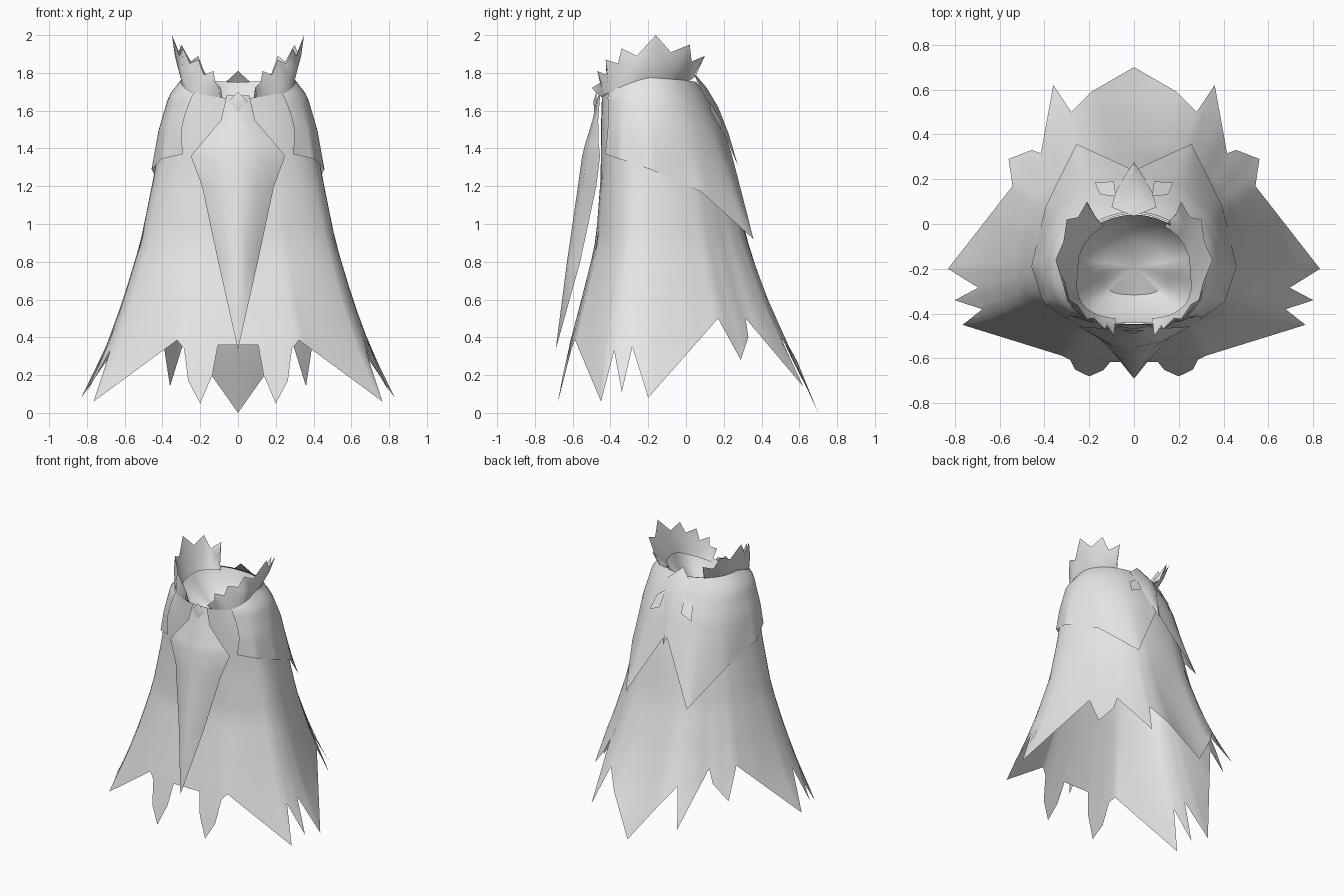
import bpy, math
from mathutils import Vector

if "Cube" in bpy.data.objects:
    bpy.data.objects.remove(bpy.data.objects["Cube"])

cloth = bpy.data.materials.new("pale_grey_cloth")
cloth.diffuse_color = (0.8, 0.8, 0.8, 1)
cloth.use_nodes = True
cloth.node_tree.nodes["Principled BSDF"].inputs["Base Color"].default_value = cloth.diffuse_color


def lerp(table, v):
    """Piecewise linear lookup; table rows are (key, value, ...) with rising keys."""
    if v <= table[0][0]:
        return table[0][1:]
    for a, b in zip(table, table[1:]):
        if v <= b[0]:
            f = (v - a[0]) / (b[0] - a[0])
            return tuple(p + (q - p) * f for p, q in zip(a[1:], b[1:]))
    return table[-1][1:]


def make(name, verts, faces, angle=40):
    me = bpy.data.meshes.new(name)
    me.from_pydata([tuple(v) for v in verts], [], faces)
    me.materials.append(cloth)
    ob = bpy.data.objects.new(name, me)
    bpy.context.collection.objects.link(ob)
    bpy.ops.object.select_all(action='DESELECT')
    bpy.context.view_layer.objects.active = ob
    ob.select_set(True)
    bpy.ops.object.mode_set(mode='EDIT')
    bpy.ops.mesh.select_all(action='SELECT')
    bpy.ops.mesh.remove_doubles(threshold=0.0005)
    bpy.ops.object.mode_set(mode='OBJECT')
    bpy.ops.object.shade_smooth_by_angle(angle=math.radians(angle))
    return ob


def grid(name, columns, angle=40):
    """Sheet from equally long columns of points."""
    n = len(columns[0])
    verts = [p for c in columns for p in c]
    faces = [(i * n + j, i * n + j + 1, (i + 1) * n + j + 1, (i + 1) * n + j)
             for i in range(len(columns) - 1) for j in range(n - 1)]
    return make(name, verts, faces, angle)


# Cloak silhouette: height, half width, front y, back y
PROFILE = [(0.0, 0.855, -0.695, 0.70), (0.08, 0.83, -0.68, 0.665), (0.35, 0.70, -0.62, 0.53),
           (0.6, 0.61, -0.555, 0.43), (0.9, 0.52, -0.48, 0.33), (1.25, 0.45, -0.455, 0.25),
           (1.5, 0.41, -0.455, 0.18), (1.68, 0.36, -0.45, 0.10), (1.78, 0.285, -0.42, 0.03)]
# Neckline height by angle (0 = front, 180 = back)
NECK = [(0, 1.66), (40, 1.70), (90, 1.775), (180, 1.75)]
CY = -0.19


def body(t, z, off=0.0):
    rx, yf, yb = lerp(PROFILE, z)
    a = math.radians(abs(t))
    s, c = math.sin(a), math.cos(a)
    if c >= 0:      # boxier front, rounder back
        x, y = (rx + off) * s ** 0.77, CY - (CY - yf + off) * c ** 0.77
    else:
        x, y = (rx + off) * s, CY - (yb - CY + off) * c
    return Vector((x if t >= 0 else -x, y, z))


def neck(t):
    return lerp(NECK, abs(t))[0]


def angles(keys, step):
    out = []
    for a, b in zip(keys, keys[1:]):
        n = max(1, round((b - a) / step))
        out += [a + (b - a) * i / n for i in range(n)]
    return out + [keys[-1]]


def hem_points(keys):
    """Rows (angle, height[, x, y]) to (angle, x, y, z)."""
    rows = []
    for k in keys:
        p = body(k[0], k[1])
        x, y = k[2:] if len(k) > 2 else (p.x, p.y)
        rows.append((k[0], x, y, k[1]))
    return rows


def drape(t, hem, rows, off0, off1, edge=None, power=2):
    """Column from the neckline to a hem that runs straight between its points."""
    goal = Vector(lerp(hem, abs(t)))
    if t < 0:
        goal.x = -goal.x
    top, pull = neck(t), goal - body(t, goal.z)
    col = []
    for i in range(rows + 1):
        f = i / rows
        u = t
        if edge:    # bowed front opening
            bow = 5 * math.sin(math.pi * f) * max(0, 1 - (abs(t) - edge) / 25)
            u = t + math.copysign(bow, t)
        col.append(body(u, top + (goal.z - top) * f, off0 + (off1 - off0) * f) + pull * f ** power)
    return col


# Skirt with ragged hem: angle, hem height, optional x, y
HEM = hem_points([(0, 0.36), (5, 0.36), (6, 0.2), (9, 0.05, 0.2, -0.68), (14, 0.17), (18, 0.34),
                  (22, 0.385), (64, 0.06, 0.765, -0.45), (70, 0.33), (78, 0.11, 0.80, -0.34),
                  (82, 0.35), (89, 0.08, 0.83, -0.2), (123, 0.5), (129, 0.28, 0.56, 0.29),
                  (138, 0.40), (140, 0.5), (153, 0.14, 0.36, 0.62), (158, 0.4, 0.28, 0.50),
                  (163, 0.27, 0.19, 0.59), (180, 0.0, 0, 0.70)])
half = angles([k[0] for k in HEM], 2.5)
grid("skirt", [drape(t, HEM, 18, -0.005, 0) for t in [-t for t in reversed(half[1:])] + half], 50)

# Shoulder mantle, open at the front, two points at the back
MANTLE = hem_points([(35, 1.37), (60, 1.345), (90, 1.29), (125, 1.17), (151, 0.92, 0.25, 0.345),
                     (180, 1.38, 0, 0.225)])
half = angles([k[0] for k in MANTLE], 4)
ring = half + [-t for t in reversed(half[:-1])]
grid("mantle", [drape(t, MANTLE, 12, 0.004, 0.014, 35) for t in ring], 50)

# Hanging front panel with a soft centre ridge: height, half width, ridge y, edge y
PANEL = [(1.68, 0.06, -0.465, -0.455), (1.55, 0.09, -0.495, -0.465), (1.42, 0.20, -0.535, -0.462),
         (1.36, 0.25, -0.55, -0.455), (1.2, 0.19, -0.572, -0.475), (0.8, 0.105, -0.63, -0.56),
         (0.335, 0.0, -0.69, -0.69)]
grid("front_panel", [[(s * w, yr + (ye - yr) * s * s, z) for z, w, yr, ye in PANEL]
                     for s in (-1, -0.5, 0, 0.5, 1)], 70)

# Jagged collar, one wing per side: base angle, rim point
RIM = [(10, 0.09, -0.50, 1.72), (16, 0.12, -0.45, 1.75), (25, 0.13, -0.47, 1.81),
       (31, 0.18, -0.42, 1.79), (38, 0.21, -0.425, 1.87), (48, 0.255, -0.36, 1.85),
       (56, 0.29, -0.34, 1.93), (70, 0.31, -0.26, 1.89), (86, 0.35, -0.16, 2.0),
       (102, 0.315, -0.08, 1.91), (118, 0.30, 0.02, 1.95), (130, 0.25, 0.03, 1.86),
       (142, 0.21, 0.10, 1.89), (148, 0.19, 0.05, 1.78)]
for side, label in ((1, "right"), (-1, "left")):
    columns = []
    for t, x, y, z in RIM:
        base, tip = body(t, neck(t)), Vector((x, y, z))
        mid = base.lerp(tip, 0.5)
        mid.x += 0.012 * math.sin(math.radians(t))
        # inner face returns from the rim down into the neck opening
        inner = Vector((base.x * 0.86, CY + (base.y - CY) * 0.9, base.z - 0.02))
        mid_in = inner.lerp(tip, 0.5)
        columns.append([(side * p.x, p.y, p.z) for p in (base, mid, tip, mid_in, inner)][::-side])
    grid("collar_" + label, columns, 60)

# Lining dish inside the neck opening
columns = []
for t in range(-180, 181, 10):
    p = body(t, neck(t), -0.008)
    columns.append([(p.x * k, CY + (p.y - CY) * k, p.z - d)
                    for k, d in ((1, 0), (0.85, 0.1), (0.5, 0.2))][::-1])
    columns[-1].insert(0, (0, CY, 1.5))
grid("neck_lining", columns)

# Back crest with a centre ridge: height, half width, ridge y, edge y
CREST = [(1.81, 0.0, 0.035, 0.035), (1.72, 0.10, 0.11, 0.075), (1.62, 0.085, 0.17, 0.135),
         (1.48, 0.05, 0.225, 0.20), (1.31, 0.0, 0.275, 0.275)]
grid("back_crest", [[(s * w, ye if s else yr, z) for z, w, yr, ye in CREST] for s in (-1, 0, 1)], 50)

# Small leaves beside the crest
for side, label in ((1, "right"), (-1, "left")):
    pts = [(0.08, 0.125, 1.65), (0.15, 0.13, 1.60), (0.175, 0.185, 1.50), (0.09, 0.19, 1.54)]
    make("crest_leaf_" + label, [(side * x, y, z) for x, y, z in pts],
         [(0, 1, 2)[::-side], (0, 2, 3)[::-side]], 20)

# Throat clasp: shallow faceted diamond
clasp = [(0, -0.475, 1.70), (0.05, -0.472, 1.65), (0, -0.485, 1.59), (-0.05, -0.472, 1.65), (0, -0.49, 1.65)]
make("throat_clasp", clasp, [(0, 4, 1), (1, 4, 2), (2, 4, 3), (3, 4, 0)], 60)
